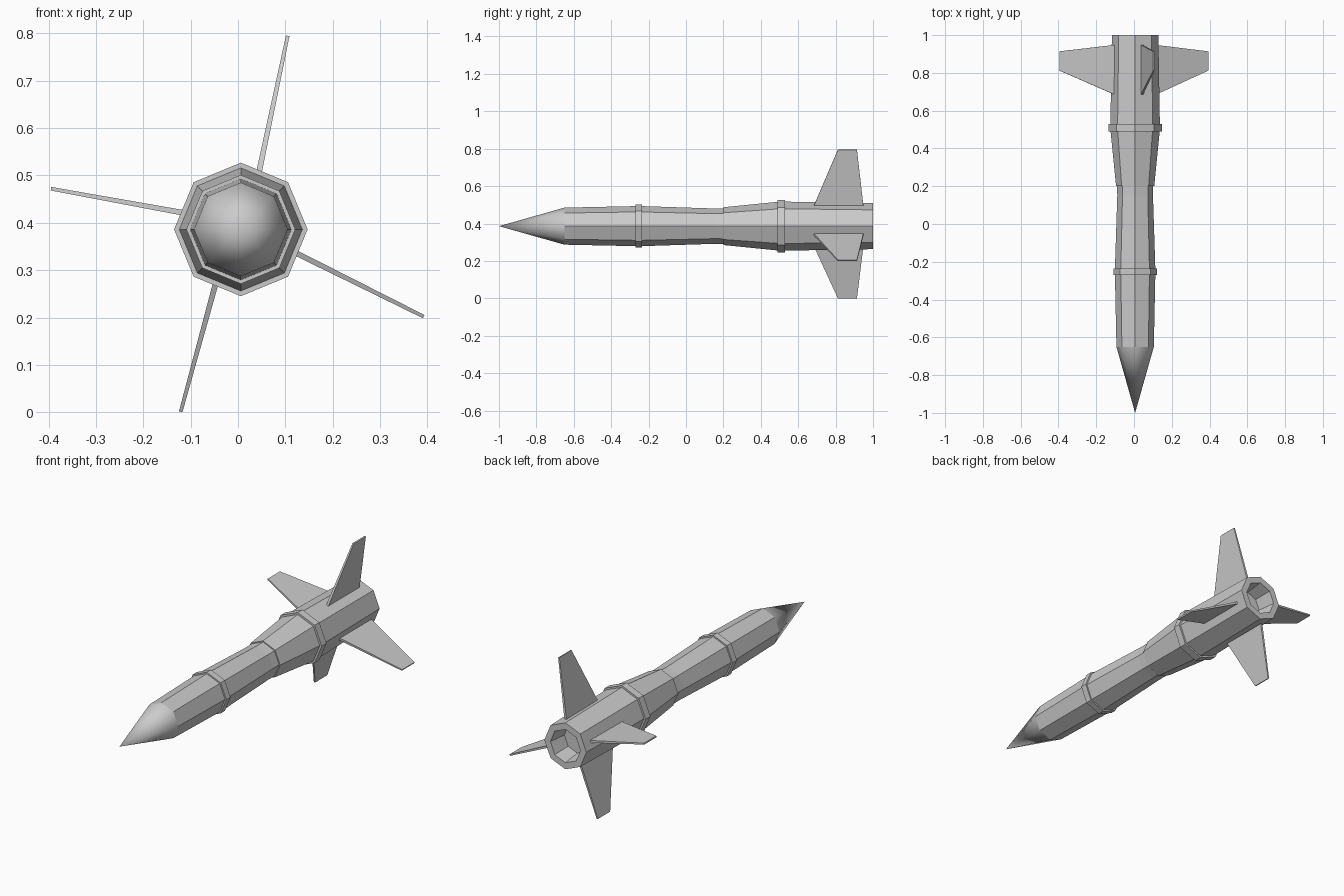
import bpy, bmesh
from math import cos, sin, pi
from mathutils import Vector

if "Cube" in bpy.data.objects:
    bpy.data.objects.remove(bpy.data.objects["Cube"])

CX, CZ, SIDES = 0.006, 0.386, 8


def finish(name, bm, smooth=False):
    mesh = bpy.data.meshes.new(name)
    bm.to_mesh(mesh)
    bm.free()
    for p in mesh.polygons:
        p.use_smooth = smooth
    obj = bpy.data.objects.new(name, mesh)
    bpy.context.collection.objects.link(obj)
    return obj


def lathe(name, profile, smooth=False):
    """Spin (y, radius) points around the body axis as an octagon."""
    bm = bmesh.new()
    rows = []
    for y, r in profile:
        angles = [2 * pi * k / SIDES for k in range(SIDES)]
        if r == 0:
            rows.append([bm.verts.new((CX, y, CZ))] * SIDES)
        else:
            rows.append([bm.verts.new((CX + r * cos(a), y, CZ + r * sin(a))) for a in angles])
    for a, b in zip(rows, rows[1:]):
        for k in range(SIDES):
            n = (k + 1) % SIDES
            quad = [a[k], b[k], b[n], a[n]]
            bm.faces.new(list(dict.fromkeys(quad)))
    return finish(name, bm, smooth)


def fin(name, root, tip):
    """Tapered plate from root (x, z) to tip (x, z)."""
    bm = bmesh.new()
    out = (Vector(tip) - Vector(root)).normalized()
    side = Vector((-out.y, out.x))
    base = Vector(root) - out * 0.012          # sink the root into the body
    loops = []
    for pt, y0, y1, t in ((base, 0.685, 0.948, 0.006), (Vector(tip), 0.812, 0.914, 0.0038)):
        corners = ((y0, t), (y1, t), (y1, -t), (y0, -t))
        loops.append([bm.verts.new((pt.x + side.x * s, y, pt.y + side.y * s)) for y, s in corners])
    bm.faces.new(loops[0])
    bm.faces.new(loops[1])
    for k in range(4):
        n = (k + 1) % 4
        bm.faces.new((loops[0][k], loops[0][n], loops[1][n], loops[1][k]))
    bmesh.ops.recalc_face_normals(bm, faces=bm.faces[:])
    finish(name, bm)


# Smooth nose
lathe("nose_cone", [(-1.0, 0), (-0.65, 0.099)], smooth=True)

# Faceted body sections and collars
lathe("forward_body", [(-0.65, 0.099), (-0.27, 0.107)])
lathe("forward_ring", [(-0.27, 0.107), (-0.27, 0.115), (-0.235, 0.115), (-0.235, 0.107)])
lathe("waist_body", [(-0.235, 0.107), (0.15, 0.0945), (0.2, 0.0955)])
lathe("rear_flare", [(0.2, 0.0955), (0.2, 0.101), (0.49, 0.130)])
lathe("rear_ring", [(0.49, 0.130), (0.49, 0.141), (0.53, 0.141), (0.53, 0.131)])

# Tail with recessed exhaust
lathe("tail_body", [(0.53, 0.131), (1.0, 0.123), (1.0, 0.088)])
lathe("exhaust_recess", [(1.0, 0.088), (0.9, 0.076), (0.9, 0)])

# Four tail fins
fin("top_fin", (0.045, 0.510), (0.105, 0.795))
fin("left_fin", (-0.115, 0.421), (-0.395, 0.472))
fin("bottom_fin", (-0.049, 0.265), (-0.121, 0.001))
fin("right_fin", (0.125, 0.335), (0.392, 0.202))
